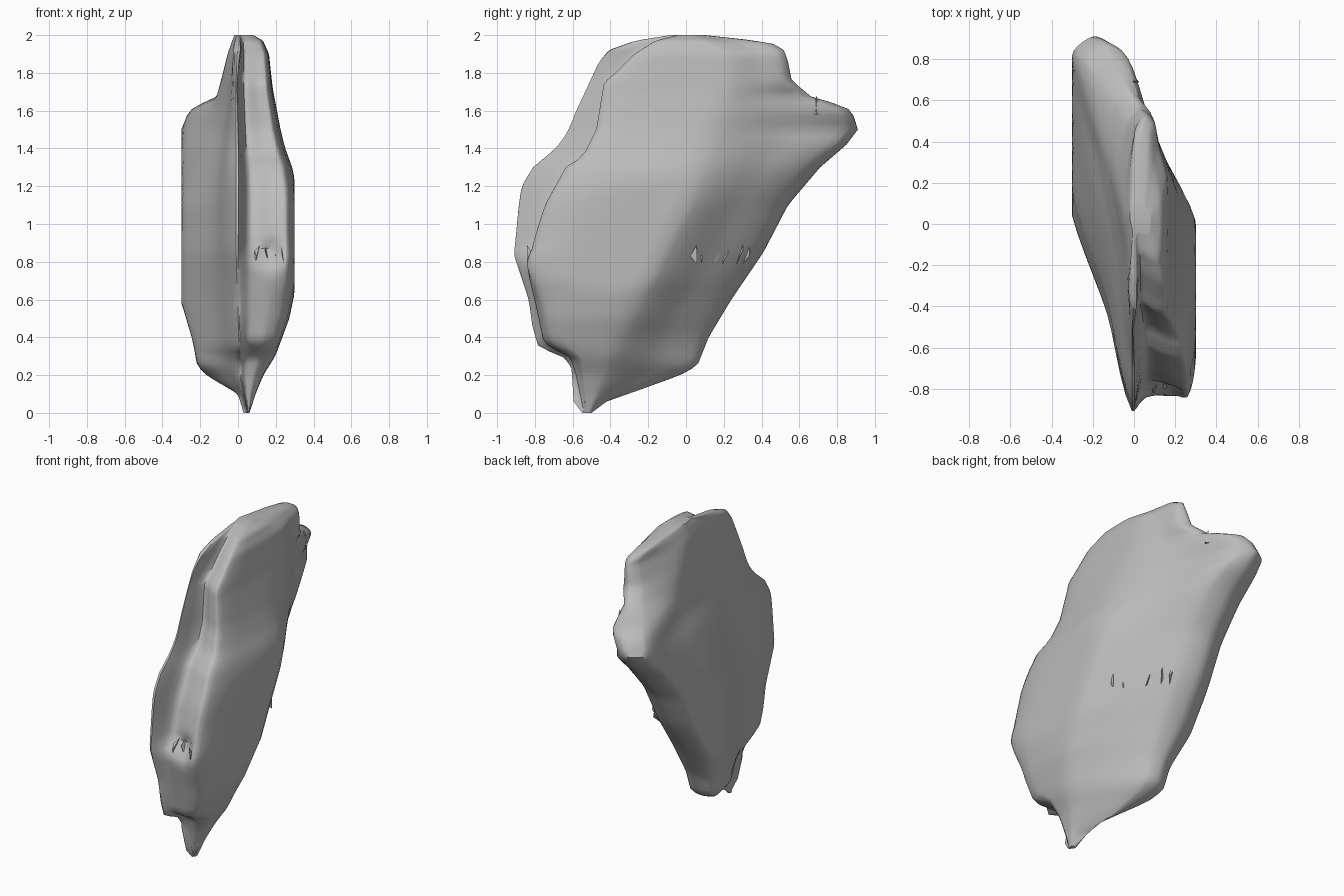
import bpy, bmesh, math, random
from mathutils import Vector

cube = bpy.data.objects.get("Cube")
if cube:
    bpy.data.objects.remove(cube, do_unlink=True)
random.seed(4)

# One plain stone colour
stone = bpy.data.materials.new("stone_grey")
stone.use_nodes = True
GREY = (0.5, 0.5, 0.5, 1)
stone.diffuse_color = GREY
stone.node_tree.nodes["Principled BSDF"].inputs["Base Color"].default_value = GREY

# Profiles of the flake: (height, value)
FRONT_EDGE = [(0, -.55), (.06, -.595), (.24, -.605), (.29, -.64), (.35, -.78), (.45, -.81), (.6, -.83),
              (.84, -.91), (1.1, -.885), (1.2, -.87), (1.3, -.81), (1.4, -.69), (1.48, -.63), (1.6, -.58),
              (1.75, -.51), (1.85, -.465), (1.92, -.41), (1.97, -.27), (2, -.08)]
RIM = [(0, -.54), (.2, -.59), (.29, -.62), (.37, -.765), (.6, -.815), (.8, -.86), (.85, -.83), (1.1, -.75),
       (1.3, -.64), (1.36, -.55), (1.5, -.48), (1.75, -.44), (1.8, -.38), (1.9, -.28), (1.97, -.17), (2, -.05)]
BACK = [(0, -.5), (.06, -.42), (.12, -.25), (.2, -.03), (.25, .06), (.4, .12), (.6, .24), (.85, .41),
        (1.1, .54), (1.3, .71), (1.42, .85), (1.5, .91), (1.58, .885), (1.63, .84), (1.66, .68),
        (1.76, .56), (1.86, .54), (1.92, .52), (1.955, .46), (1.975, .33), (2, .1)]
FRONT_X = [(0, .05), (.2, .01), (.85, -.01), (1.75, -.01), (2, .0)]
RIGHT_X = [(0, .06), (.1, .09), (.2, .13), (.3, .19), (.5, .26), (.7, .3), (1.1, .3), (1.2, .295), (1.3, .275),
           (1.4, .24), (1.5, .215), (1.7, .18), (1.9, .16), (1.97, .13), (2, .08)]
RIGHT_BEND = [(0, -.51), (.1, -.47), (.2, -.42), (.4, -.35), (.85, -.13), (1.1, .0), (1.3, .06),
              (1.7, .22), (1.9, .23), (2, .04)]
LEFT_X = [(0, .03), (.1, .0), (.2, -.17), (.25, -.21), (.4, -.23), (.6, -.295), (.8, -.3), (1.5, -.3),
          (1.6, -.26), (1.65, -.17), (1.68, -.09), (1.78, -.03), (1.9, .01), (2, -.01)]
LEFT_MID_X = [(0, .03), (.1, .0), (.25, -.2), (.6, -.295), (.8, -.3), (1.1, -.295), (1.4, -.22),
              (1.65, -.12), (1.78, -.085), (1.9, -.055), (2, -.02)]
LEFT_BEND = [(0, -.52), (.2, -.2), (.6, .03), (.85, .04), (1.2, .18), (1.5, .32), (1.7, .25), (2, .03)]
BACK_X = [(0, .05), (.2, -.06), (.5, -.05), (.85, -.04), (1.3, -.02), (1.42, -.05), (1.5, -.09), (1.64, -.01),
          (1.75, .09), (1.9, .1), (2, .05)]


def at(profile, z):
    """Value of a profile at height z."""
    for (a, u), (b, v) in zip(profile, profile[1:]):
        if z <= b:
            return u + (v - u) * (z - a) / (b - a)
    return profile[-1][1]


def section(z):
    """Twelve corner points of the horizontal section at height z."""
    yf, yr, yb = at(FRONT_EDGE, z), at(RIM, z), at(BACK, z)
    xf, xr, xl, xk = at(FRONT_X, z), at(RIGHT_X, z), at(LEFT_X, z), at(BACK_X, z)
    xm, ye, yl = at(LEFT_MID_X, z), at(RIGHT_BEND, z), at(LEFT_BEND, z)
    span, depth = xr - xf, yb - yf
    groove = (.05 if z > .84 else .015) * min(1, depth)
    dent = .06 * math.exp(-((z - .84) / .06) ** 2)
    soft = max(0, min(1, (.84 - z) / .25)) * min(1, depth)
    return [Vector(p) for p in (
        (xf, yf), (xf + .22 * span, yr + groove), (xf + .6 * span, yr + .3 * groove + dent + .01 * soft),
        (xr - .13 * span, yr + .01 + .04 * soft), (xr, yr + .3 * (ye - yr)), (xr, ye),
        (.5 * (xr + xk) - .01 * depth, .5 * (ye + yb)), (xk, yb - .04 * depth),
        (.5 * (xk + xl), yb), (xl, yb - .06 * depth), (xm, min(yl, yb - .1 * depth)),
        (.42 * xm + .58 * xf, .5 * (yl + yf)))]


def rounded(points, steps=5, pull=.36):
    """Closed soft curve through the points."""
    out, n = [], len(points)
    for i in range(n):
        a, b, c, d = (points[(i + k) % n] for k in (-1, 0, 1, 2))
        reach = (c - b).length
        m0 = (c - a).normalized() * reach * pull * 2
        m1 = (d - b).normalized() * reach * pull * 2
        for s in range(steps):
            t = s / steps
            out.append(b * (2*t**3 - 3*t*t + 1) + m0 * (t**3 - 2*t*t + t)
                       + c * (3*t*t - 2*t**3) + m1 * (t**3 - t*t))
    return out


def make_object(name, bm, smooth):
    bmesh.ops.recalc_face_normals(bm, faces=bm.faces)
    mesh = bpy.data.meshes.new(name)
    bm.to_mesh(mesh)
    bm.free()
    mesh.materials.append(stone)
    ob = bpy.data.objects.new(name, mesh)
    bpy.context.collection.objects.link(ob)
    if smooth:
        bpy.ops.object.select_all(action='DESELECT')
        ob.select_set(True)
        bpy.context.view_layer.objects.active = ob
        bpy.ops.object.shade_smooth_by_angle(angle=math.radians(50))


# Main flake: stacked sections, trimmed flat at both sides
bm = bmesh.new()
rings = []
LEVELS = 72
for i in range(LEVELS + 1):
    z = 1 - math.cos(math.pi * i / LEVELS)
    rings.append([bm.verts.new((max(-.3, min(.3, p.x)), max(-.91, min(.91, p.y)), z))
                  for p in rounded(section(z))])
for low, high in zip(rings, rings[1:]):
    n = len(low)
    for j in range(n):
        k = (j + 1) % n
        bm.faces.new((low[j], low[k], high[k], high[j]))
bm.faces.new(rings[0][::-1])
bm.faces.new(rings[-1])
make_object("stone_flake", bm, True)


# Jagged chips along the crack at mid height
def chip(bm, centre, size):
    ring = [bm.verts.new(centre + Vector((random.uniform(-.3, .3), random.uniform(-.6, .6), h)) * size)
            for h in (-.9, -.2, .3, .9)]
    for tri in ((0, 1, 2), (0, 3, 1), (1, 3, 2), (2, 3, 0)):
        bm.faces.new([ring[t] for t in tri])


bm = bmesh.new()
outline = rounded(section(.84))
for p in outline[7:14:2] + outline[28:35]:
    chip(bm, Vector((p.x, p.y, .84)), .055)
make_object("crack_chips", bm, False)

# Splinter standing in the notch
bm = bmesh.new()
bmesh.ops.create_cone(bm, cap_ends=True, segments=4, radius1=.025, radius2=0, depth=.1)
bmesh.ops.translate(bm, verts=bm.verts, vec=(.0, .69, 1.63))
make_object("notch_splinter", bm, False)
